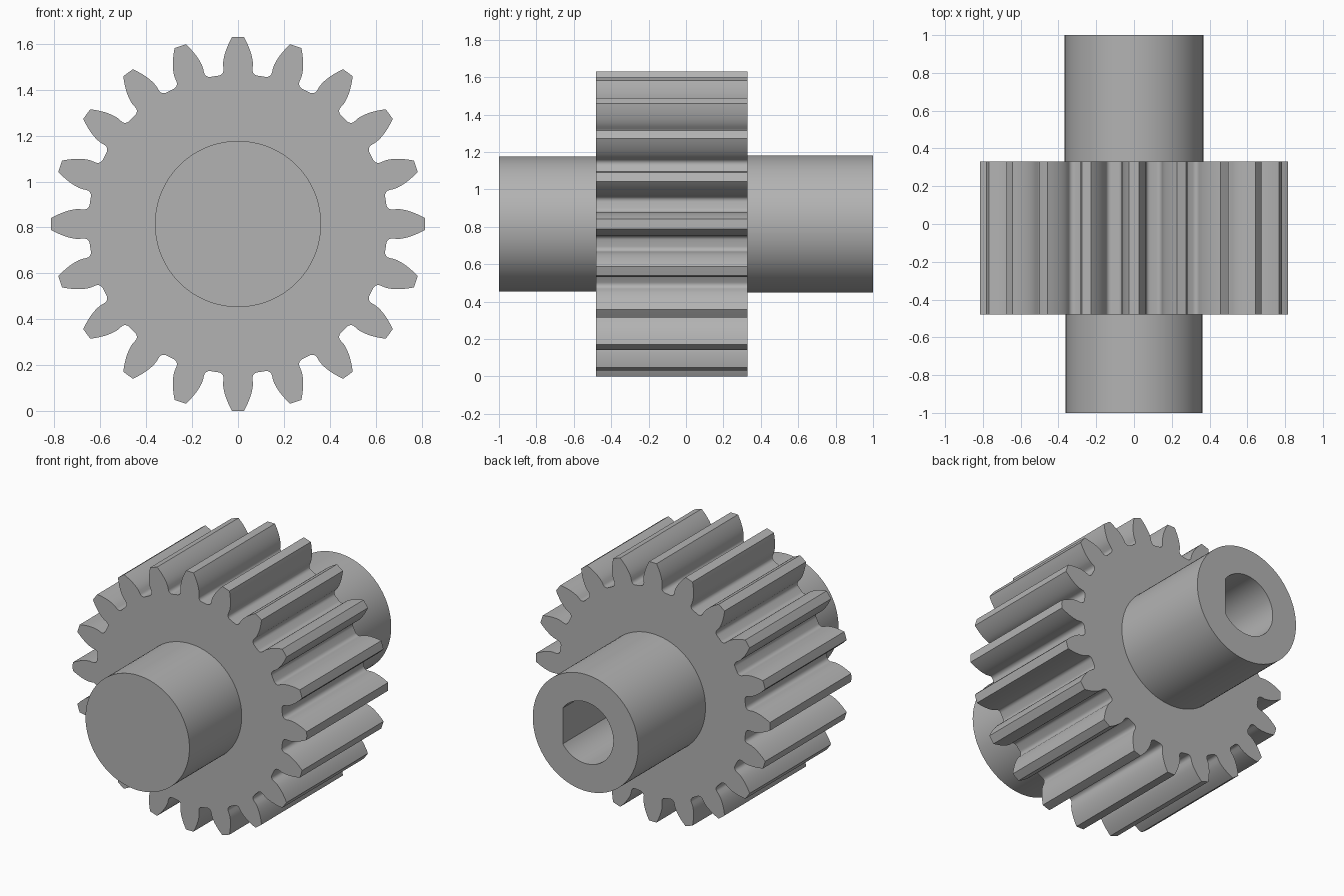
import bpy, bmesh
from math import pi, sin, cos, tan, acos, radians

AXIS_Z = 0.815
TEETH = 20
TIP, PITCH, ROOT, FILLET = 0.815, 0.741, 0.652, 0.026
BASE = PITCH * cos(radians(20))

cube = bpy.data.objects.get("Cube")
if cube:
    bpy.data.objects.remove(cube, do_unlink=True)

steel = bpy.data.materials.new("grey_metal")
steel.use_nodes = True
steel.diffuse_color = (0.45, 0.45, 0.45, 1)
steel.node_tree.nodes["Principled BSDF"].inputs["Base Color"].default_value = steel.diffuse_color


def prism(name, outline, y0, y1):
    """Extrude an (x, z) outline along y."""
    bm = bmesh.new()
    face = bm.faces.new([bm.verts.new((x, y0, AXIS_Z + z)) for x, z in outline])
    ext = bmesh.ops.extrude_face_region(bm, geom=[face])
    new = [v for v in ext["geom"] if isinstance(v, bmesh.types.BMVert)]
    bmesh.ops.translate(bm, verts=new, vec=(0, y1 - y0, 0))
    if len(bm.faces) == len(outline) + 1:
        bm.faces.new([v for v in list(bm.verts)[:len(outline)]])
    bmesh.ops.recalc_face_normals(bm, faces=bm.faces)
    mesh = bpy.data.meshes.new(name)
    bm.to_mesh(mesh)
    bm.free()
    mesh.materials.append(steel)
    obj = bpy.data.objects.new(name, mesh)
    bpy.context.collection.objects.link(obj)
    return obj


def circle(r, n=96):
    return [(r * cos(2 * pi * i / n), r * sin(2 * pi * i / n)) for i in range(n)]


def inv(a):
    return tan(a) - a


def half_tooth():
    """Polar points (radius, angle from tooth centre) from tip to root."""
    pts = []
    for i in range(9):
        r = TIP + (BASE - TIP) * i / 8
        pts.append((r, pi / (2 * TEETH) + inv(radians(20)) - inv(acos(min(1, BASE / r)))))
    # Rounded corner between the flank and the valley floor
    gap = pi / TEETH - pts[-1][1]
    centre_r = ROOT + FILLET
    centre_x = gap * centre_r - FILLET
    for i in range(7):
        a = pi / 2 * i / 6
        r = centre_r - FILLET * sin(a)
        pts.append((r, pi / TEETH - (centre_x + FILLET * cos(a)) / r))
    return pts


# Toothed wheel outline: each tooth is a mirrored involute flank
flank = half_tooth()
tooth = [(r, -a) for r, a in reversed(flank)] + [(TIP, 0)] + flank
outline = []
for k in range(TEETH):
    turn = pi / 2 + 2 * pi * k / TEETH
    outline += [(r * cos(turn + a), r * sin(turn + a)) for r, a in tooth]

gear = prism("gear_wheel", outline, -0.48, 0.33)
front = prism("front_shaft", circle(0.362), -1.0, -0.48)
back = prism("back_shaft", circle(0.367), 0.33, 1.0)

# D-shaped blind bore, flat on the left side
BORE, FLAT = 0.194, 0.158
start = acos(FLAT / BORE)
d_shape = [(BORE * cos(start + (2 * pi - 2 * start) * i / 64),
            BORE * sin(start + (2 * pi - 2 * start) * i / 64)) for i in range(65)]
cutter = prism("bore_cutter", d_shape, -0.3, 1.1)
cutter.hide_render = True

for obj in (gear, back):
    cut = obj.modifiers.new("bore", 'BOOLEAN')
    cut.operation = 'DIFFERENCE'
    cut.solver = 'EXACT'
    cut.object = cutter
    bpy.context.view_layer.objects.active = obj
    bpy.ops.object.modifier_apply(modifier=cut.name)
bpy.data.objects.remove(cutter, do_unlink=True)

# Smooth curved walls, keep the rims crisp
bpy.ops.object.select_all(action='DESELECT')
for obj in (gear, front, back):
    obj.select_set(True)
bpy.context.view_layer.objects.active = gear
bpy.ops.object.shade_smooth_by_angle(angle=radians(25))
